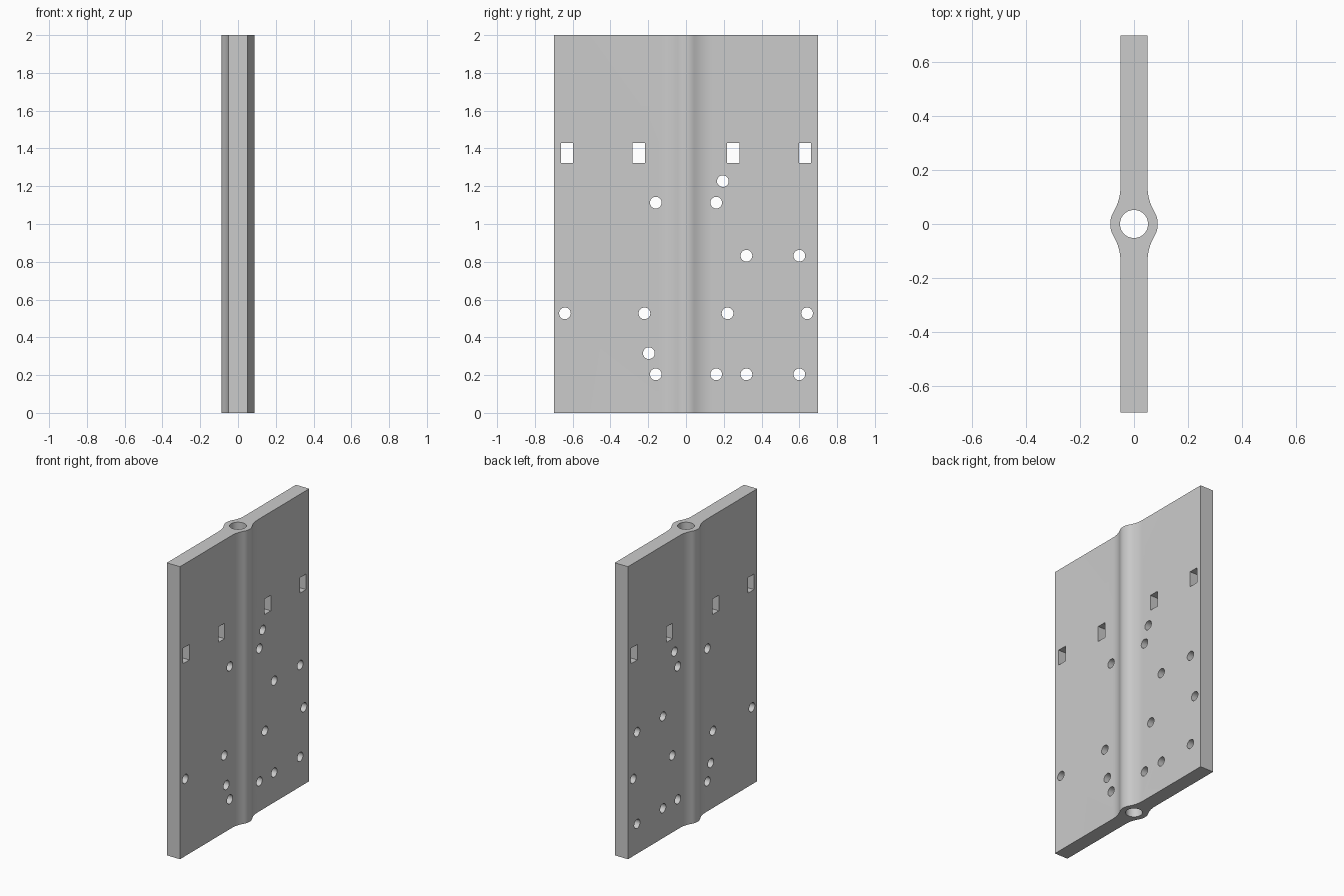
import bpy, bmesh, math

if "Cube" in bpy.data.objects:
    bpy.data.objects.remove(bpy.data.objects["Cube"])

W, T, H = 0.698, 0.05, 2.0        # half width, half thickness, height
BOSS, BORE, FIL_Y = 0.088, 0.052, 0.14

gray = bpy.data.materials.new("light gray")
gray.diffuse_color = (0.6, 0.6, 0.6, 1)
gray.use_nodes = True
gray.node_tree.nodes["Principled BSDF"].inputs["Base Color"].default_value = gray.diffuse_color


def prism(name, pts, depth, axis):
    """Extrude a closed 2D outline: (x, y) along z, or (y, z) along x."""
    place = (lambda p: (p[0], p[1], 0)) if axis == "z" else (lambda p: (-depth / 2, p[0], p[1]))
    move = (0, 0, depth) if axis == "z" else (depth, 0, 0)
    bm = bmesh.new()
    face = bm.faces.new([bm.verts.new(place(p)) for p in pts])
    ext = bmesh.ops.extrude_face_region(bm, geom=[face])
    bmesh.ops.translate(bm, vec=move, verts=[v for v in ext["geom"] if isinstance(v, bmesh.types.BMVert)])
    bmesh.ops.recalc_face_normals(bm, faces=bm.faces)
    mesh = bpy.data.meshes.new(name)
    bm.to_mesh(mesh)
    bm.free()
    mesh.materials.append(gray)
    ob = bpy.data.objects.new(name, mesh)
    bpy.context.collection.objects.link(ob)
    return ob


def circle(cx, cy, r, n=32):
    return [(cx + r * math.cos(2 * math.pi * i / n), cy + r * math.sin(2 * math.pi * i / n)) for i in range(n)]


# Plate outline with a central boss blended in by tangent fillets
fr = (FIL_Y ** 2 / (BOSS - T) - BOSS - T) / 2
tangent = math.atan2(FIL_Y, T + fr)
quarter = [(T, W)]
for i in range(9):
    a = math.pi + tangent * i / 8
    quarter.append((T + fr + fr * math.cos(a), FIL_Y + fr * math.sin(a)))
for i in range(1, 9):
    a = tangent * (1 - i / 8)
    quarter.append((BOSS * math.cos(a), BOSS * math.sin(a)))
side = quarter + [(x, -y) for x, y in reversed(quarter[:-1])]
plate = prism("plate", side + [(-x, y) for x, y in reversed(side)], H, "z")

# Cutters: long bore, square slots, round holes
bore = prism("bore_cutter", circle(0, 0, BORE, 48), H + 0.2, "z")
bore.location.z = -0.1
cutters = [bore]
for y in (-0.63, -0.25, 0.25, 0.63):
    a, b = y - 0.033, y + 0.033
    cutters.append(prism("slot_cutter", [(a, 1.324), (b, 1.324), (b, 1.43), (a, 1.43)], 0.4, "x"))
holes = [(0.195, 1.227), (-0.197, 0.316)]
holes += [(y, z) for z in (1.113, 0.204) for y in (-0.16, 0.16)]
holes += [(y, z) for z in (0.832, 0.204) for y in (0.32, 0.6)]
holes += [(y, 0.527) for y in (-0.641, -0.22, 0.22, 0.641)]
for y, z in holes:
    cutters.append(prism("hole_cutter", circle(y, z, 0.031), 0.4, "x"))

# Cut everything, then drop the cutters
for c in cutters:
    m = plate.modifiers.new(c.name, "BOOLEAN")
    m.operation, m.solver, m.object = "DIFFERENCE", "EXACT", c
bpy.context.view_layer.objects.active = plate
plate.select_set(True)
for m in list(plate.modifiers):
    bpy.ops.object.modifier_apply(modifier=m.name)
for c in cutters:
    bpy.data.objects.remove(c)
bpy.ops.object.shade_smooth_by_angle(angle=math.radians(30))
